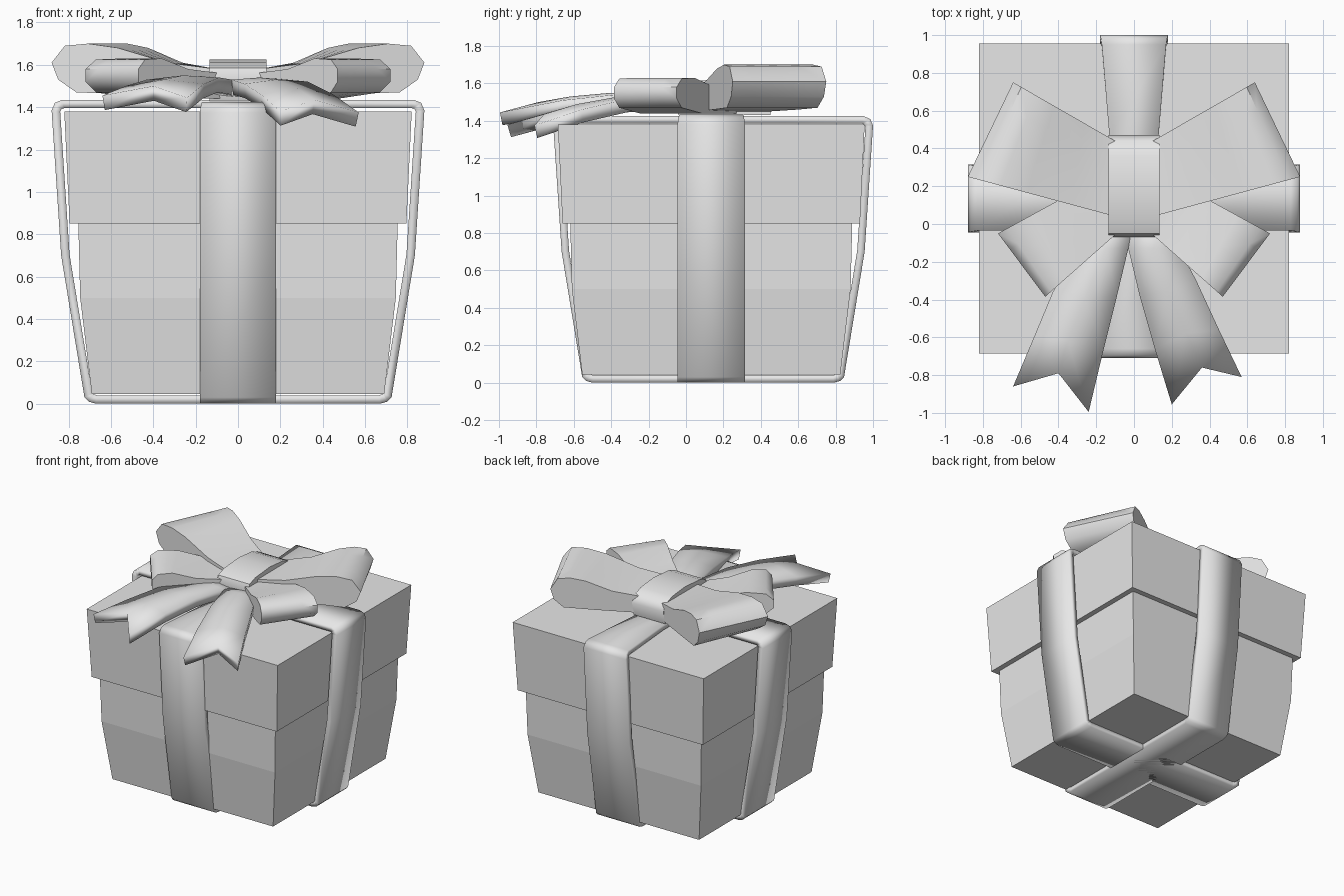
import bpy, bmesh, math

cube = bpy.data.objects.get("Cube")
if cube:
    bpy.data.objects.remove(cube)

grey = bpy.data.materials.new("plain grey")
grey.use_nodes = True
COLOUR = (0.8, 0.8, 0.8, 1)
grey.diffuse_color = COLOUR
grey.node_tree.nodes["Principled BSDF"].inputs["Base Color"].default_value = COLOUR

CY = 0.135  # depth of the box centre


def finish(name, bm, smooth=None, thick=0):
    """Turn a bmesh into an object, with optional thickness and smoothing."""
    bmesh.ops.recalc_face_normals(bm, faces=bm.faces)
    mesh = bpy.data.meshes.new(name)
    bm.to_mesh(mesh)
    bm.free()
    mesh.materials.append(grey)
    ob = bpy.data.objects.new(name, mesh)
    bpy.context.collection.objects.link(ob)
    if thick:
        mod = ob.modifiers.new("thickness", "SOLIDIFY")
        mod.thickness = thick
        mod.offset = -1
        mod.use_even_offset = True
    if smooth:
        bpy.ops.object.select_all(action="DESELECT")
        ob.select_set(True)
        bpy.context.view_layer.objects.active = ob
        bpy.ops.object.shade_smooth_by_angle(angle=math.radians(smooth))
    return ob


def loft(name, rows, closed=False, caps=False, **kw):
    """Skin matching rows of points; caps fill the first and last row."""
    bm = bmesh.new()
    grid = [[bm.verts.new(p) for p in row] for row in rows]
    n = len(rows[0])
    for a, b in zip(grid, grid[1:]):
        for i in range(n if closed else n - 1):
            j = (i + 1) % n
            bm.faces.new((a[i], a[j], b[j], b[i]))
    if caps:
        bm.faces.new(grid[0][::-1])
        bm.faces.new(grid[-1])
    return finish(name, bm, **kw)


def square(h, z):
    return [(sx * h, CY + sy * h, z) for sx, sy in ((-1, -1), (1, -1), (1, 1), (-1, 1))]


# Box body and overhanging lid
loft("box_body", [square(0.69, 0.045), square(0.745, 0.5), square(0.755, 0.9)],
     closed=True, caps=True)
loft("box_lid", [square(0.795, 0.85), square(0.82, 1.38)], closed=True, caps=True)


# Ribbon bands: half outline (distance, height, half width), mirrored
def band(name, reach, top, along_y, neck):
    half = [(0.0, top, neck), (0.32, top, neck), (reach - 0.05, top, 0.17),
            (reach - 0.015, top - 0.015, 0.175), (reach, top - 0.05, 0.18),
            (reach - 0.045, 0.7, 0.18), (reach - 0.155, 0.03, 0.18),
            (reach - 0.175, 0.01, 0.18), (reach - 0.21, 0.0, 0.18), (0.0, 0.0, 0.18)]
    ring = half + [(-d, z, w) for d, z, w in half[-2:0:-1]]
    rows = []
    for s in (-1, 1):
        if along_y:
            rows.append([(s * w, 0.145 + d, z) for d, z, w in ring])
        else:
            rows.append([(d, CY + s * w, z) for d, z, w in ring])
    loft(name, rows, closed=True, smooth=50, thick=0.04)


band("ribbon_side_to_side", 0.88, 1.435, False, 0.17)
band("ribbon_front_to_back", 0.855, 1.425, True, 0.13)


# Bow loops: one side outline swept between a near and a far edge
def bow_loop(name, near, far, outline):
    rows = []
    for k in range(5):
        f = k / 4
        (ax, ay), (bx, by) = [[p + (q - p) * f for p, q in zip(near[e], far[e])] for e in (0, 1)]
        rows.append([(ax + (bx - ax) * t, ay + (by - ay) * t, z) for t, z in outline])
    loft(name, rows, closed=True, caps=True, smooth=50)


LARGE = [(0, 1.58), (0.3, 1.61), (0.6, 1.68), (0.78, 1.70), (0.92, 1.69), (1, 1.61),
         (0.96, 1.53), (0.85, 1.47), (0.5, 1.46), (0, 1.45)]
SMALL = [(0, 1.56), (0.4, 1.58), (0.72, 1.63), (0.92, 1.625), (1, 1.58),
         (1, 1.52), (0.92, 1.47), (0.6, 1.44), (0, 1.44)]
for side, s in (("left", 1), ("right", -1)):
    bow_loop("large_loop_" + side, ((s * 0.1, 0.04), (s * 0.88, 0.25)),
             ((s * 0.1, 0.44), (s * 0.64, 0.75)), LARGE)
    bow_loop("small_loop_" + side, ((s * 0.08, -0.04), (s * 0.47, -0.385)),
             ((s * 0.1, 0.29), (s * 0.72, -0.05)), SMALL)

# Knot wrapped over the middle of the bow
knot = [(-0.04, 1.43), (-0.07, 1.53), (-0.05, 1.585), (0.02, 1.61), (0.2, 1.625),
        (0.36, 1.61), (0.44, 1.58), (0.47, 1.53), (0.45, 1.43)]
loft("knot", [[(x, y, z) for y, z in knot] for x in (-0.135, 0, 0.135)],
     closed=True, caps=True, smooth=50)

# Forked tails: rows of outer edge, middle and inner edge
loft("tail_right", [
    [(-0.2, 0.05, 1.51), (-0.1, 0.05, 1.52), (0.0, 0.05, 1.51)],
    [(-0.28, -0.13, 1.53), (-0.15, -0.13, 1.545), (-0.03, -0.13, 1.53)],
    [(-0.43, -0.36, 1.53), (-0.26, -0.4, 1.55), (-0.09, -0.38, 1.54)],
    [(-0.53, -0.6, 1.50), (-0.35, -0.62, 1.53), (-0.16, -0.66, 1.51)],
    [(-0.64, -0.86, 1.455), (-0.4, -0.79, 1.5), (-0.24, -0.995, 1.445)],
], smooth=40, thick=0.07)
loft("tail_left", [
    [(0.2, 0.05, 1.51), (0.1, 0.05, 1.52), (0.0, 0.05, 1.51)],
    [(0.24, -0.13, 1.53), (0.1, -0.13, 1.54), (-0.03, -0.13, 1.53)],
    [(0.33, -0.3, 1.52), (0.18, -0.36, 1.53), (0.03, -0.38, 1.51)],
    [(0.45, -0.56, 1.46), (0.28, -0.58, 1.49), (0.11, -0.66, 1.46)],
    [(0.57, -0.81, 1.375), (0.36, -0.76, 1.435), (0.2, -0.955, 1.38)],
], smooth=40, thick=0.07)
